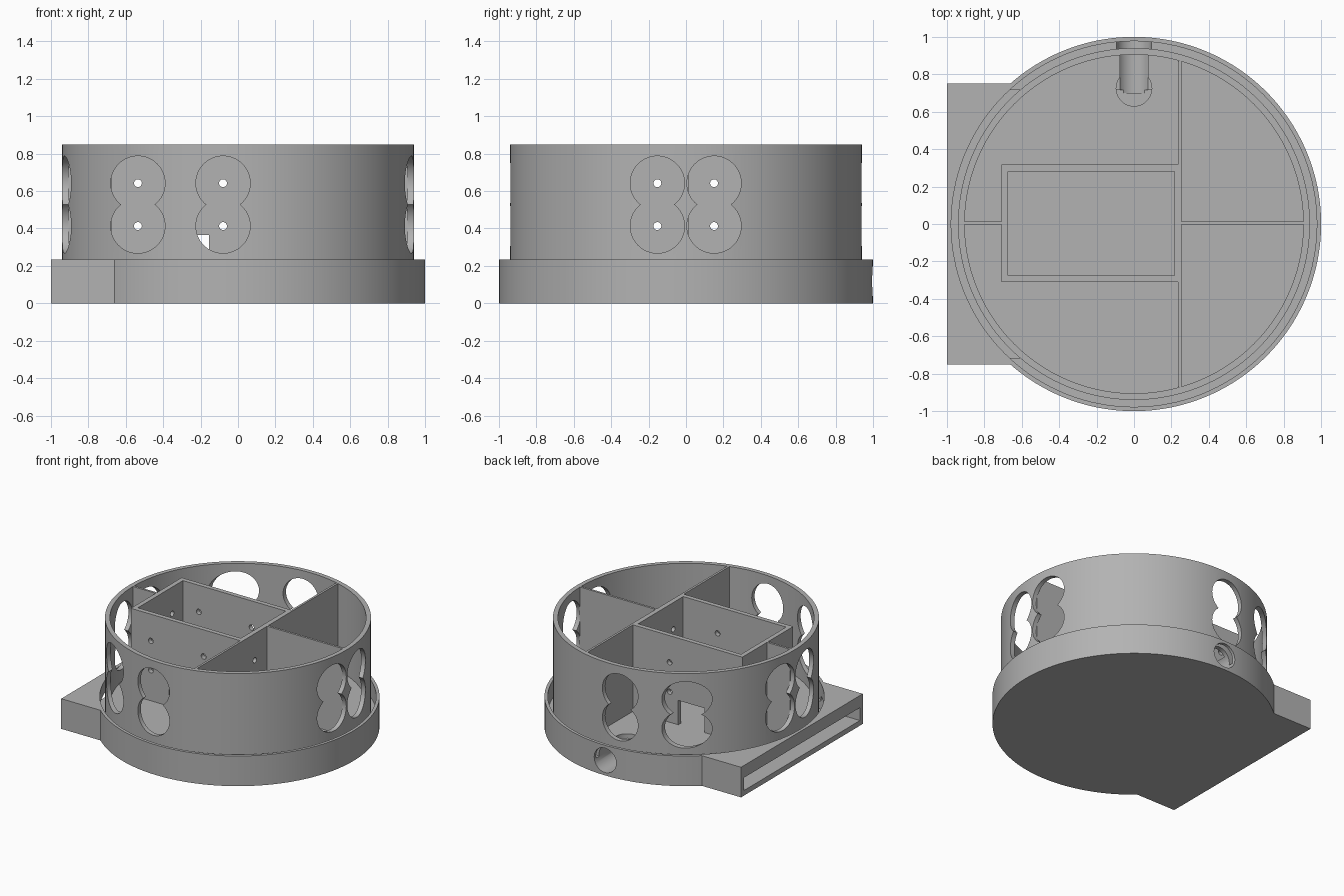
import bpy
import math
from mathutils import Vector

old = bpy.data.objects.get("Cube")
if old:
    bpy.data.objects.remove(old, do_unlink=True)

gray = bpy.data.materials.new("plain gray")
gray.use_nodes = True
gray.diffuse_color = (0.45, 0.45, 0.45, 1)
gray.node_tree.nodes["Principled BSDF"].inputs["Base Color"].default_value = (0.45, 0.45, 0.45, 1)

FLOOR, RIM, LIP, GROOVE = 0.175, 0.85, 0.235, 0.1
PIPE_R, PIPE_Z = 0.095, 0.1175
DOT_Z = (0.413, 0.642)
FRONT_X = (-0.535, -0.08)
SIDE_Y = (-0.153, 0.15)


def block(name, x0, x1, y0, y1, z0, z1):
    bpy.ops.mesh.primitive_cube_add(size=1, location=((x0 + x1) / 2, (y0 + y1) / 2, (z0 + z1) / 2))
    ob = bpy.context.object
    ob.name = name
    ob.scale = (x1 - x0, y1 - y0, z1 - z0)
    bpy.ops.object.transform_apply(location=True, rotation=True, scale=True)
    return ob


def rod(name, radius, start, end, sides=64):
    a, b = Vector(start), Vector(end)
    bpy.ops.mesh.primitive_cylinder_add(vertices=sides, radius=radius, depth=(b - a).length, location=(a + b) / 2)
    ob = bpy.context.object
    ob.name = name
    ob.rotation_euler = (b - a).to_track_quat("Z", "Y").to_euler()
    bpy.ops.object.transform_apply(location=True, rotation=True, scale=True)
    return ob


def drum(name, radius, z0, z1):
    return rod(name, radius, (0, 0, z0), (0, 0, z1), 160)


def combine(target, tool, operation="DIFFERENCE"):
    mod = target.modifiers.new("shape", "BOOLEAN")
    mod.operation = operation
    mod.solver = "EXACT"
    mod.object = tool
    bpy.context.view_layer.objects.active = target
    bpy.ops.object.modifier_apply(modifier=mod.name)
    bpy.data.objects.remove(tool, do_unlink=True)


# Round base with side housing and a raised lip
body = drum("base_and_wall", 1.0, 0, LIP)
combine(body, block("side_housing", -1, -0.3, -0.75, 0.75, 0, LIP), "UNION")
combine(body, drum("groove", 0.977, GROOVE, 1))

# Tall round wall standing inside the lip
combine(body, drum("wall", 0.94, GROOVE / 2, RIM), "UNION")
combine(body, drum("wall_inside", 0.905, FLOOR, 1))

# Side slot running under the floor
combine(body, block("slot", -1.2, 0.6, -0.715, 0.715, 0.04, 0.14))

# Socket bore at the back and its well in the floor
combine(body, rod("socket_bore", PIPE_R, (0, 0.7, PIPE_Z), (0, 1.2, PIPE_Z)))
combine(body, rod("socket_well", PIPE_R, (0, 0.725, 0.06), (0, 0.725, 0.3)))

# Paired round openings on all four sides of the wall
for z in DOT_Z:
    for s in (-1, 1):
        for x in FRONT_X:
            combine(body, rod("opening", 0.145, (x, s * 0.6, z), (x, s * 1.2, z)))
        for y in SIDE_Y:
            combine(body, rod("opening", 0.145, (s * 0.6, y, z), (s * 1.2, y, z)))

# Inner rectangular compartment with cable passage and screw holes
box = block("inner_compartment", -0.708, 0.253, -0.31, 0.317, FLOOR - 0.01, RIM)
combine(box, block("compartment_inside", -0.672, 0.216, -0.274, 0.281, 0, 1))
combine(box, block("cable_passage", -0.38, -0.155, -0.5, 0.5, 0, 0.365))
for z in DOT_Z:
    for x in FRONT_X:
        combine(box, rod("screw_hole", 0.021, (x, -0.6, z), (x, 0.6, z), 24))
    for y in SIDE_Y:
        combine(box, rod("screw_hole", 0.021, (-0.8, y, z), (0.5, y, z), 24))

# Thin dividers between compartment and wall
parts = [body, box,
         block("back_divider", 0.236, 0.253, 0.317, 0.872, FLOOR - 0.01, RIM),
         block("front_divider", 0.236, 0.253, -0.872, -0.31, FLOOR - 0.01, RIM),
         block("left_divider", 0.253, 0.907, -0.003, 0.014, FLOOR - 0.01, RIM),
         block("right_divider", -0.907, -0.708, -0.003, 0.014, FLOOR - 0.01, RIM)]

for ob in parts:
    ob.data.materials.clear()
    ob.data.materials.append(gray)
    bpy.ops.object.select_all(action="DESELECT")
    ob.select_set(True)
    bpy.context.view_layer.objects.active = ob
    bpy.ops.object.shade_smooth_by_angle(angle=math.radians(30))
